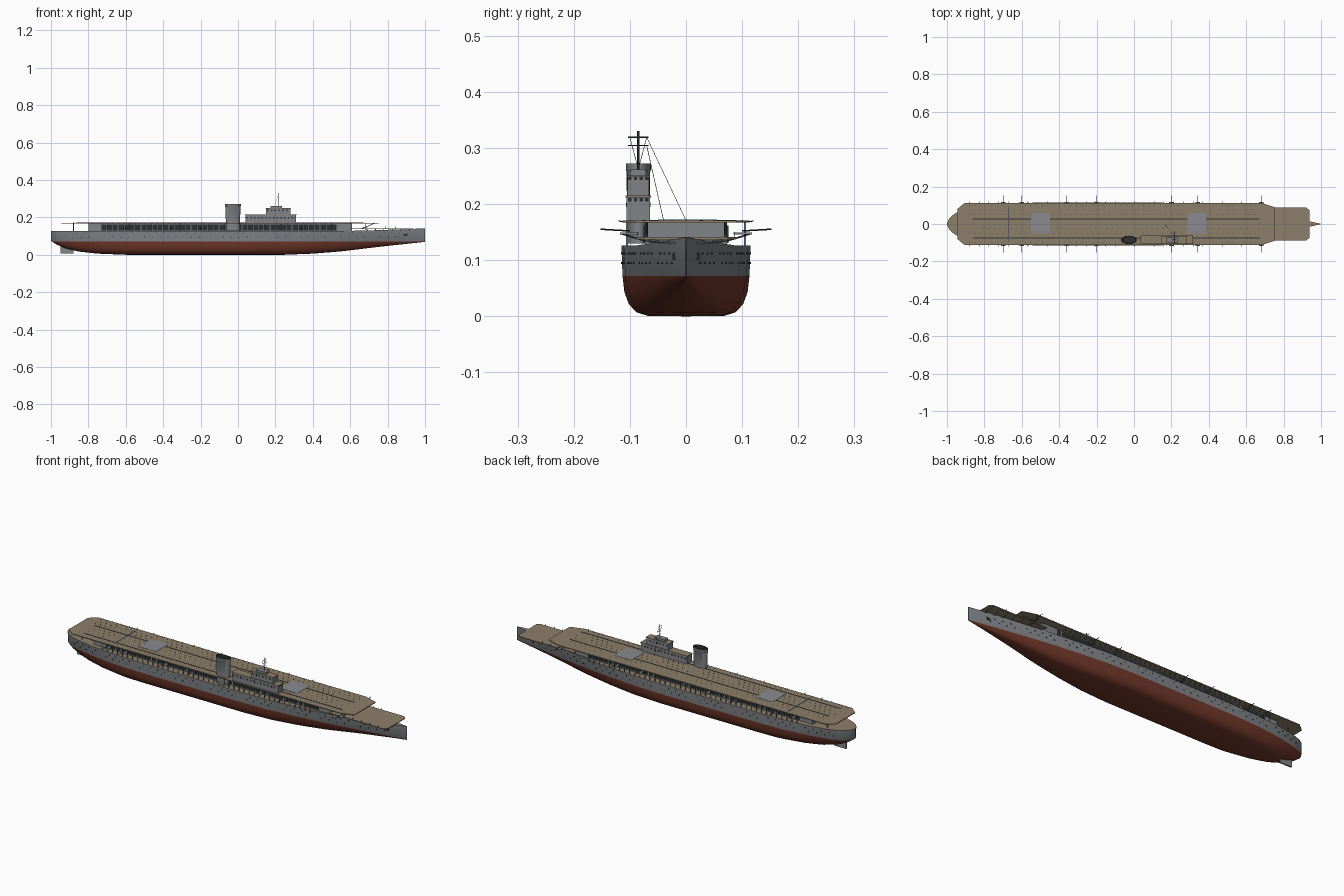
import bpy, bmesh, math
from mathutils import Vector

if "Cube" in bpy.data.objects:
    bpy.data.objects.remove(bpy.data.objects["Cube"])


def mat(name, r, g, b):
    m = bpy.data.materials.new(name)
    m.diffuse_color = (r, g, b, 1)
    m.use_nodes = True
    m.node_tree.nodes["Principled BSDF"].inputs["Base Color"].default_value = m.diffuse_color
    return m


GREY = mat("hull_grey", 0.22, 0.23, 0.245)
RED = mat("antifouling_red", 0.17, 0.04, 0.024)
TAN = mat("deck_tan", 0.27, 0.215, 0.145)
DARK = mat("dark_grey", 0.025, 0.03, 0.032)
LIFT = mat("lift_grey", 0.25, 0.26, 0.29)
BLUE = mat("marking_blue", 0.06, 0.1, 0.17)


def finish(name, bm, mats, smooth=None):
    bmesh.ops.recalc_face_normals(bm, faces=bm.faces)
    me = bpy.data.meshes.new(name)
    bm.to_mesh(me)
    bm.free()
    for m in mats:
        me.materials.append(m)
    if smooth:
        me.shade_smooth()
        me.set_sharp_from_angle(angle=math.radians(smooth))
    ob = bpy.data.objects.new(name, me)
    bpy.context.collection.objects.link(ob)
    return ob


def add_box(bm, x0, x1, y0, y1, z0, z1):
    vs = bmesh.ops.create_cube(bm, size=1)["verts"]
    for v in vs:
        v.co = Vector(((x0 + x1) / 2 + v.co.x * (x1 - x0),
                       (y0 + y1) / 2 + v.co.y * (y1 - y0),
                       (z0 + z1) / 2 + v.co.z * (z1 - z0)))


def boxes(name, m, items):
    bm = bmesh.new()
    for b in items:
        add_box(bm, *b)
    return finish(name, bm, [m])


def rods(name, m, items, r, sides=5):
    bm = bmesh.new()
    for a, b in items:
        a, b = Vector(a), Vector(b)
        vs = bmesh.ops.create_cone(bm, cap_ends=True, segments=sides, radius1=r,
                                   radius2=r, depth=(b - a).length)["verts"]
        q = (b - a).to_track_quat("Z", "Y")
        for v in vs:
            v.co = q @ v.co + (a + b) / 2
    return finish(name, bm, [m])


def plate(name, m, half, z0, z1):
    """Extruded plan outline, given as (x, half width), mirrored over y."""
    pts = [(x, y) for x, y in half] + [(x, -y) for x, y in reversed(half) if y > 0]
    bm = bmesh.new()
    f = bm.faces.new([bm.verts.new((x, y, z0)) for x, y in pts])
    r = bmesh.ops.extrude_face_region(bm, geom=[f])
    for v in r["geom"]:
        if isinstance(v, bmesh.types.BMVert):
            v.co.z = z1
    return finish(name, bm, [m])


def interp(table, x):
    for (a, p), (b, q) in zip(table, table[1:]):
        if x <= b:
            return p + (q - p) * (x - a) / (b - a)
    return table[-1][1]


# Hull lofted from cross-sections: red below the waterline, grey above, tan deck
KEEL = [(-1, .075), (-.97, .055), (-.93, .037), (-.85, .017), (-.75, .006), (-.6, 0),
        (.25, 0), (.4, .006), (.55, .018), (.75, .042), (1, .069)]
BEAM = [(-1, .004), (-.99, .026), (-.975, .043), (-.95, .06), (-.9, .078), (-.8, .097),
        (-.65, .11), (-.5, .115), (.1, .115), (.25, .111), (.4, .1), (.5, .09), (.6, .077),
        (.7, .061), (.8, .043), (.9, .023), (1, .0008)]
TOP = [(-1, .128), (-.8, .126), (.5, .126), (.7, .13), (1, .141)]
FULL = [(-1, .45), (-.6, 1), (.1, 1), (.6, .6), (1, .1)]
WL = .072
YF, ZF = (0, .6, .78, .9, .97, 1), (0, .01, .1, .3, .6, 1)


def section(x):
    k, b, t, f = interp(KEEL, x), interp(BEAM, x), interp(TOP, x), interp(FULL, x)
    wl = max(WL, k + .002)
    bw = b * interp([(-1, .85), (-.7, .98), (.2, .985), (1, .8)], x)
    pts = [(bw * (y * f + (.45 * y + .55 * z) * (1 - f)), k + (wl - k) * z)
           for y, z in zip(YF, ZF)]
    return pts + [(b, t)]


bm = bmesh.new()
stations = sorted({x for x, _ in BEAM + KEEL} | {-.4 + .1 * i for i in range(6)})
rings = []
for x in stations:
    s = section(x)
    loop = s[::-1] + [(-y, z) for y, z in s[1:]]
    rings.append([bm.verts.new((x, y, z)) for y, z in loop])
n = len(rings[0])
for a, b in zip(rings, rings[1:]):
    for i in range(n):
        j = (i + 1) % n
        f = bm.faces.new((a[i], a[j], b[j], b[i]))
        f.material_index = 2 if i == n - 1 else 0 if i in (0, n - 2) else 1
bm.faces.new(rings[0])
bm.faces.new(rings[-1])
bmesh.ops.remove_doubles(bm, verts=bm.verts, dist=1e-5)
finish("hull", bm, [GREY, RED, TAN], 35)
boxes("rudder", GREY, [(-.95, -.88, -.004, .004, .008, .055)])

# Portholes and anchors follow the hull side
ports, anchors = [], []
for s in (-1, 1):
    for row, z in enumerate((.095, .112)):
        for i in range(44):
            x = -.92 + i * .042 + row * .02
            y = s * interp(BEAM, x) * .997
            if i % 5 != 4:
                ports.append((x - .0022, x + .0022, y - .0015, y + .0015, z - .002, z + .002))
    anchors.append((.885, .905, s * .021 - .003, s * .021 + .003, .1, .111))
boxes("portholes", DARK, ports)
boxes("anchors", DARK, anchors)

# Hangar with dark side bays between posts
boxes("hangar", GREY, [(-.8, .61, -.073, .073, .12, .167)])
bays, frames = [], []
for s in (-1, 1):
    for i in range(42):
        x = -.73 + i * .03
        bays.append((x + .003, x + .027, s * .074 - .002, s * .074 + .002, .131, .162))
        frames.append((x - .0015, x + .0015, s * .105 - .0015, s * .105 + .0015, .125, .167))
boxes("hangar_bays", DARK, bays)
boxes("gallery_posts", GREY, frames)
boxes("gallery_rail", GREY, [(-.73, .53, s * .105 - .001, s * .105 + .001, .142, .144)
                             for s in (-1, 1)])

# Flight deck and lower bow deck
plate("flight_deck", TAN, [(-.945, .08), (-.905, .113), (.68, .113), (.752, .09)], .167, .171)
plate("bow_deck", TAN, [(.6, .088), (.92, .088), (.938, .074)], .137, .141)
posts = []
for s in (-1, 1):
    posts += [((.68, s * .07, .139), (.68, s * .07, .168)),
              ((.66, s * .07, .139), (.73, s * .07, .168)),
              ((-.88, s * .06, .126), (-.88, s * .06, .168))]
    for i in range(6):
        x = .69 + i * .045
        posts.append(((x, s * interp(BEAM, x) * .8, .13), (x, s * .085, .138)))
rods("deck_posts", GREY, posts, .002)

# Lifts, deck tracks, arrestor wire and tie-down points
Z = .171
boxes("lifts", LIFT, [(x, x + .1, -.05, .055, Z - .001, Z + .0012) for x in (-.55, .285)])
boxes("deck_tracks", DARK, [(-.86, .67, y - .003, y + .003, Z - .001, Z + .0008)
                            for y in (.027, -.075)])
boxes("arrestor_line", BLUE, [(-.674, -.668, -.09, .09, Z - .001, Z + .001)])
dots = []
for i in range(52):
    for j in range(9):
        x, y = -.88 + i * .03 + (j % 2) * .015, -.1 + j * .025
        dots.append((x - .0022, x + .0022, y - .001, y + .001, Z - .001, Z + .0005))
boxes("tie_downs", DARK, dots)

# Gun platforms, braces and outboard booms at both sides
XS = (-.70, -.60, -.36, -.20, .20, .34, .68)
tubs, booms, braces = [], [], []
for s in (-1, 1):
    for x in XS:
        y0, y1 = sorted((s * .085, s * .118))
        tubs.append((x - .012, x + .012, y0, y1, .146, .149))
        booms.append(((x, s * .1, .152), (x, s * .152, .155)))
        braces.append(((x, s * .073, .134), (x, s * .115, .147)))
boxes("gun_platforms", GREY, tubs)
rods("booms", DARK, booms, .0015)
rods("platform_braces", DARK, braces, .0016)
rods("safety_net_stanchions", DARK, [((-.88 + i * .052, s * .11, .168), (-.88 + i * .052, s * .12, .17))
                                     for i in range(30) for s in (-1, 1)], .001, 4)

# Island superstructure
C = -.085
boxes("island_base", GREY, [(.04, .31, C - .021, C + .021, .168, .212)])
boxes("island_bridge", GREY, [(.15, .28, C - .019, C + .019, .212, .248)])
boxes("island_lookout", GREY, [(.175, .235, C - .014, C + .014, .248, .262)])
boxes("island_roofs", TAN, [(.036, .315, C - .0225, C + .0225, .212, .215),
                            (.146, .284, C - .021, C + .021, .248, .251)])
wins = []
for x0, x1, hw, z in ((.04, .31, .021, .195), (.15, .28, .019, .233)):
    k = int((x1 - x0) / .02)
    for i in range(k):
        x = x0 + .01 + i * .02
        for s in (-1, 1):
            y = C + s * hw
            wins.append((x - .004, x + .004, y - .001, y + .001, z, z + .008))
    for i in range(4):
        y = C - .015 + i * .01
        wins.append((x1 - .001, x1 + .001, y - .003, y + .003, z + .01, z + .016))
boxes("island_windows", DARK, wins)

# Funnel: oval stack with hollow dark top
bm = bmesh.new()
prof = [(.95, .13, 0), (.95, .17, 0), (1, .258, 0), (1.06, .26, 0), (1.06, .272, 0), (.9, .272, 1), (.88, .255, 1)]
prev = None
for r, z, m in prof:
    ring = [bm.verts.new((-.027 + .04 * r * math.cos(t * math.tau / 24),
                          C + .021 * r * math.sin(t * math.tau / 24), z)) for t in range(24)]
    if prev:
        for i in range(24):
            j = (i + 1) % 24
            bm.faces.new((prev[i], prev[j], ring[j], ring[i])).material_index = m
    prev = ring
bm.faces.new(prev).material_index = 1
finish("funnel", bm, [GREY, DARK], 35)

# Mast, yards and rigging
M = .215
rods("mast", DARK, [((M, C, .25), (M, C, .33))], .002, 6)
rods("yards", DARK, [((M, C - .018, z), (M, C + .018, z)) for z in (.304, .319)]
     + [((M - .008, C, .29), (M + .008, C, .29))], .001)
rods("rigging", DARK, [((M, C + .015, .319), (.165, 0, .171)), ((M, C + .015, .304), (M, -.04, .171)),
                       ((M, C - .015, .319), (M, C, .262)), ((M, C + .015, .319), (M, C, .262))], .0005, 4)

# Jackstaff on the bow and aerial line along the bow deck
rods("bow_rail", DARK, [((.69 + i * .05, s * .086, .14), (.69 + i * .05, s * .086, .15))
                        for i in range(5) for s in (-1, 1)], .0008, 4)
